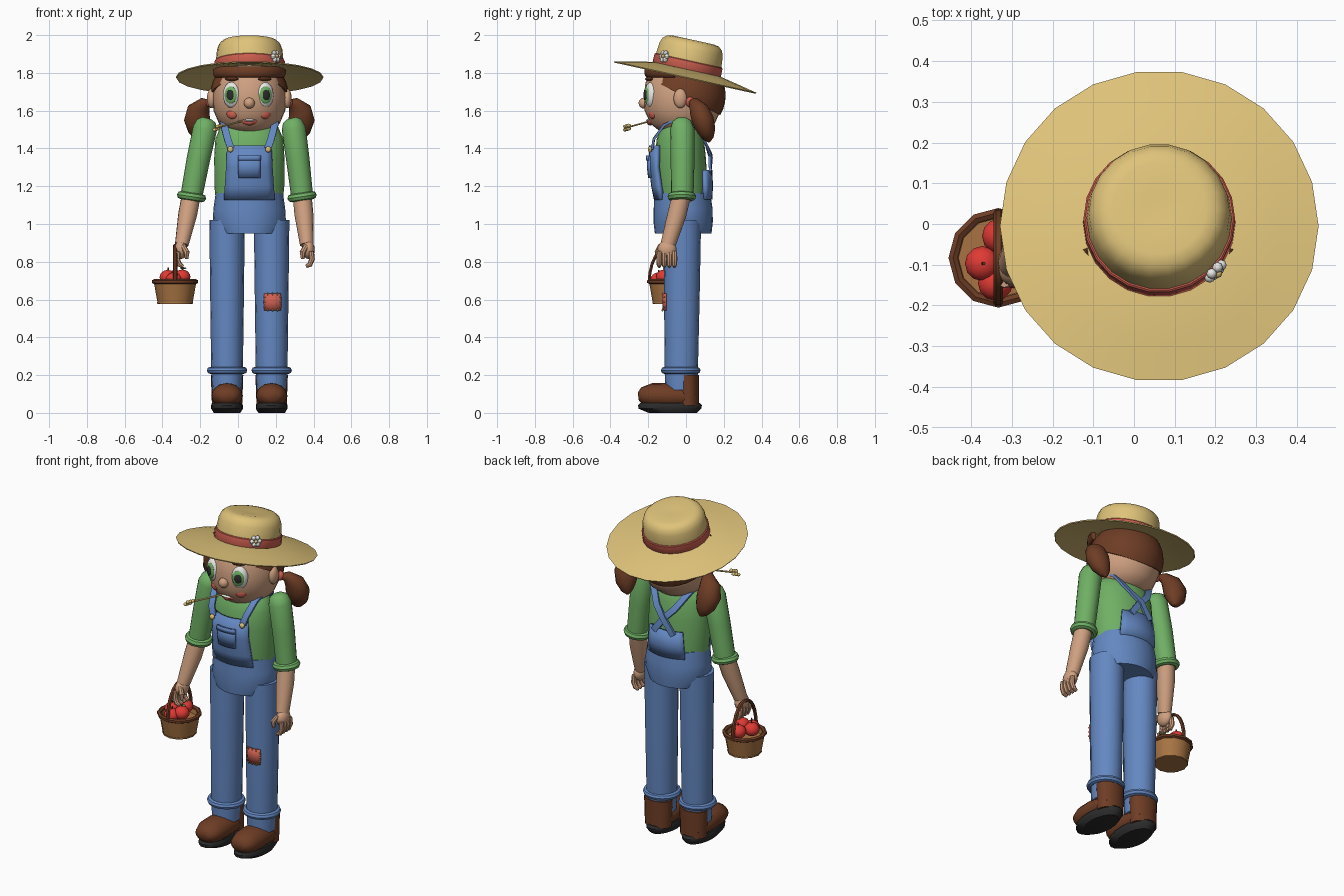
import bpy, bmesh, math
from mathutils import Vector, Matrix

if "Cube" in bpy.data.objects:
    bpy.data.objects.remove(bpy.data.objects["Cube"])

CX = 0.06  # body centre line


def mat(name, hexcode):
    m = bpy.data.materials.new(name)
    rgb = [int(hexcode[i:i + 2], 16) / 255 for i in (0, 2, 4)]
    m.diffuse_color = [c / 12.92 if c <= 0.04045 else ((c + 0.055) / 1.055) ** 2.4 for c in rgb] + [1]
    m.use_nodes = True
    m.node_tree.nodes["Principled BSDF"].inputs["Base Color"].default_value = m.diffuse_color
    return m


STRAW, RED, BLUE = mat("straw", "dfc37a"), mat("faded_red", "cf6050"), mat("denim", "6488c2")
GREEN, SKIN, BROWN = mat("shirt_green", "70b065"), mat("skin", "d0a181"), mat("dark_brown", "6e3d25")
TAN, APPLE = mat("basket_tan", "a87443"), mat("apple_red", "e03a34")
WHITE, BLACK = mat("white", "eeeeea"), mat("black", "2b2b2b")


def finish(bm, name, m, matrix=None):
    bmesh.ops.recalc_face_normals(bm, faces=bm.faces)
    if matrix:
        bm.transform(matrix)
    me = bpy.data.meshes.new(name)
    bm.to_mesh(me)
    bm.free()
    me.materials.append(m)
    ob = bpy.data.objects.new(name, me)
    bpy.context.collection.objects.link(ob)
    return ob


def sweep(name, pts, m, n=16, flat=False, closed=False, ref=(1, 0, 0), matrix=None, twist=0):
    """Skin elliptical rings (x, y, z, ra, rb) placed along a path."""
    bm = bmesh.new()
    P = [Vector(p[:3]) for p in pts]
    rings = []
    for i, p in enumerate(pts):
        if flat:
            a, b = Vector((1, 0, 0)), Vector((0, 1, 0))
        else:
            if closed:
                t = P[(i + 1) % len(P)] - P[i - 1]
            else:
                t = P[min(i + 1, len(P) - 1)] - P[max(i - 1, 0)]
            t.normalize()
            a = Vector(ref)
            a = (a - t * a.dot(t)).normalized()
            b = t.cross(a)
        ang = [2 * math.pi * k / n + twist for k in range(n)]
        rings.append([bm.verts.new(P[i] + a * p[3] * math.cos(w) + b * p[4] * math.sin(w)) for w in ang])
    for r, q in list(zip(rings, rings[1:])) + ([(rings[-1], rings[0])] if closed else []):
        for k in range(n):
            bm.faces.new((r[k], r[(k + 1) % n], q[(k + 1) % n], q[k]))
    if not closed:
        bm.faces.new(rings[0])
        bm.faces.new(rings[-1])
    return finish(bm, name, m, matrix)


def loft(name, x, rows, m, n=16, matrix=None):
    """Stack of level rings, rows = (z, y, rx, ry)."""
    return sweep(name, [(x, y, z, rx, ry) for z, y, rx, ry in rows], m, n, flat=True, matrix=matrix)


def ring(name, c, rx, ry, tube, m, n=20, k=8, matrix=None):
    pts = [(c[0] + rx * math.cos(a), c[1] + ry * math.sin(a), c[2], tube, tube)
           for a in (2 * math.pi * i / n for i in range(n))]
    return sweep(name, pts, m, k, closed=True, ref=(0, 0, 1), matrix=matrix)


def ball(name, c, r, m, rot=0, u=16, v=10):
    bm = bmesh.new()
    bmesh.ops.create_uvsphere(bm, u_segments=u, v_segments=v, radius=1)
    return finish(bm, name, m, Matrix.Translation(c) @ Matrix.Rotation(rot, 4, 'Z') @ Matrix.Diagonal((*r, 1)))


def strap(name, pts, m, w=0.02, t=0.007):
    return sweep(name, [(*p, w * 1.3, t * 1.3) for p in pts], m, 4, twist=math.pi / 4)


def panel(name, rows, m, bend, thick, x=CX):
    """Curved cloth plate, rows = (z, y, half width), solidified inward."""
    bm = bmesh.new()
    grid = [[bm.verts.new((x + hw * u / 4, y + bend * (u / 4) ** 2, z)) for u in range(-4, 5)] for z, y, hw in rows]
    for r, q in zip(grid, grid[1:]):
        for k in range(8):
            bm.faces.new((r[k], r[k + 1], q[k + 1], q[k]))
    ob = finish(bm, name, m)
    s = ob.modifiers.new("thickness", 'SOLIDIFY')
    s.thickness, s.offset = thick, 0
    return ob


# ---- torso and overalls
loft("shirt", CX, [(1.1, -.02, .175, .13), (1.2, -.02, .185, .135), (1.35, -.03, .186, .135),
                   (1.45, -.03, .18, .125), (1.52, -.03, .15, .1), (1.555, -.03, .09, .07)], GREEN, 24)
loft("neck", CX, [(1.45, -.02, .07, .07), (1.6, -.02, .065, .065)], SKIN)
loft("overall_hips", CX, [(.95, -.015, .165, .15), (1.01, -.015, .194, .157), (1.08, -.015, .19, .156),
                          (1.165, -.02, .178, .148)], BLUE, 24)
panel("bib", [(1.13, -.158, .13), (1.2, -.172, .125), (1.3, -.185, .118), (1.415, -.183, .112)], BLUE, .035, .024)
panel("bib_pocket", [(1.245, -.194, .056), (1.3, -.2, .058), (1.36, -.2, .058)], BLUE, .01, .014)
panel("pocket_hem", [(1.335, -.209, .06), (1.362, -.209, .06)], BLUE, .01, .008)
panel("back_panel", [(1.13, .128, .12), (1.2, .132, .115), (1.285, .128, .105)], BLUE, -.035, .022)
for s in (-1, 1):
    strap("shoulder_strap", [(CX + s * .098, -.178, 1.4), (CX + s * .115, -.17, 1.45), (CX + s * .135, -.115, 1.525),
                             (CX + s * .14, -.04, 1.56), (CX + s * .12, .055, 1.515), (CX + s * .06, .108, 1.42),
                             (CX, .13 + s * .004, 1.36), (CX - s * .065, .128, 1.27)], BLUE)
    ball("strap_button", (CX + s * .1, -.19, 1.395), (.016, .012, .016), STRAW, u=10, v=6)

# ---- legs, turn-ups and boots
for s in (-1, 1):
    lx = CX + s * .118
    loft("trouser_leg", lx, [(.12, -.025, .078, .085), (.22, -.025, .084, .088), (.6, -.022, .089, .094),
                             (1.02, -.02, .094, .1)], BLUE)
    ring("trouser_cuff", (lx, -.028, .225), .088, .086, .019, BLUE)
    loft("boot_shaft", lx, [(.04, .01, .08, .058), (.12, .01, .083, .058), (.2, .01, .086, .058)], BROWN)
    sweep("boot_toe", [(lx, -.253, .088, .035, .02), (lx, -.235, .09, .062, .045), (lx, -.18, .092, .081, .065),
                       (lx, -.1, .09, .084, .068), (lx, 0, .085, .08, .06), (lx, .05, .08, .06, .05)], BROWN)
    loft("boot_sole", lx, [(0, -.07, .07, .13), (.022, -.085, .084, .168), (.04, -.085, .084, .172),
                           (.052, -.085, .08, .16)], BLACK, 18)

# ---- knee patch with stitches
px, pz = CX + .123, .587
panel("knee_patch", [(pz - .045, -.121, .042), (pz, -.121, .045), (pz + .045, -.121, .042)], RED, .014, .009, px)
for i in (-1, 0, 1):
    for s in (-1, 1):
        ball("patch_stitch", (px + i * .026, -.125, pz + s * .043), (.003, .004, .009), STRAW, u=6, v=4)
        ball("patch_stitch", (px + s * .042, -.114, pz + i * .026), (.009, .005, .003), STRAW, u=6, v=4)

# ---- arms and hands (shoulder, elbow, wrist, hand x per side)
for s, sh, el, wr, hx in ((-1, -.175, -.246, -.298, -.302), (1, .295, .339, .364, .372)):
    mx = (sh + el) / 2
    sweep("sleeve", [(sh + s * -.012, -.022, 1.56, .025, .025), (sh - s * .008, -.022, 1.545, .05, .05),
                     (sh, -.02, 1.505, .064, .064), (mx, -.018, 1.34, .062, .063), (el, -.02, 1.15, .058, .06)], GREEN)
    ring("sleeve_cuff", (el, -.022, 1.145), .056, .054, .022, GREEN,
         matrix=Matrix.Translation((el, 0, 1.145)) @ Matrix.Rotation(s * -.15, 4, 'Y') @ Matrix.Translation((-el, 0, -1.145)))
    sweep("forearm", [(el, -.022, 1.16, .05, .05), (el * .6 + wr * .4, -.048, 1.05, .05, .05),
                      (wr, -.095, .89, .036, .04)], SKIN)
    ball("palm", (hx, -.1, .865), (.034, .05, .05), SKIN)
    for i in range(4):
        fy = -.142 + i * .027
        sweep("finger", [(hx + s * .016, fy, .855, .014, .014), (hx + s * .02, fy, .815, .015, .015),
                         (hx + s * .008, fy, .785, .014, .014), (hx - s * .012, fy, .775, .009, .009)], SKIN, 8)
    sweep("thumb", [(hx - s * .01, -.135, .885, .014, .014), (hx - s * .03, -.15, .85, .016, .016),
                    (hx - s * .03, -.148, .815, .009, .009)], SKIN, 8)

# ---- head, ears and hair
HEAD = [(1.478, .07), (1.492, .115), (1.53, .16), (1.6, .19), (1.67, .195), (1.75, .185), (1.82, .15), (1.86, .1)]
loft("head", CX, [(z, -.018, r, r * 1.06) for z, r in HEAD], SKIN, 28)
bm = bmesh.new()
bmesh.ops.create_uvsphere(bm, u_segments=28, v_segments=18, radius=1)
bm.transform(Matrix.Translation((CX, -.002, 1.68)) @ Matrix.Diagonal((.208, .212, .205, 1)))
cut = bmesh.ops.bisect_plane(bm, geom=bm.verts[:] + bm.edges[:] + bm.faces[:], plane_co=(CX, 0, 1.67),
                             plane_no=(0, .52, 1), clear_inner=True)
bmesh.ops.holes_fill(bm, edges=[e for e in bm.edges if e.is_boundary])
finish(bm, "hair_cap", BROWN)
sweep("fringe", [(CX + .185 * math.sin(a), -.01 - .195 * math.cos(a), 1.805, .03, .016)
                 for a in (math.radians(d) for d in range(-75, 76, 15))], BROWN, 10, ref=(0, 0, 1))
for s in (-1, 1):
    ball("ear", (CX + s * .2, -.03, 1.665), (.024, .036, .052), SKIN)
    ball("hair_tie", (CX + s * .205, .022, 1.645), (.026, .024, .028), RED, u=12, v=8)
    sweep("pigtail", [(CX + s * x, y, z, r, r * .85) for x, y, z, r in
                      ((.205, .025, 1.645, .015), (.235, .045, 1.64, .035), (.268, .07, 1.6, .062),
                       (.276, .09, 1.55, .07), (.265, .108, 1.495, .058), (.25, .118, 1.455, .034),
                       (.242, .122, 1.435, .008))], BROWN, 14)

# ---- face
for s in (-1, 1):
    ex, rot, d = CX - .006 + s * .088, s * .38, Vector((s * .37, -.93, 0))
    e = Vector((ex, -.185, 1.683))
    ball("eye_white", e, (.048, .033, .069), WHITE, rot)
    ball("iris", e + d * .024 - Vector((s * .004, 0, 0)), (.035, .012, .046), GREEN, rot)
    ball("pupil", e + d * .033 - Vector((s * .004, 0, 0)), (.021, .007, .027), BLACK, rot)
    ball("eyebrow", (ex, -.196, 1.768), (.04, .016, .011), BROWN, rot, 10, 6)
    ball("cheek", (CX - .004 + s * .087, -.176, 1.583), (.032, .017, .027), RED, s * .45)
ball("nose", (CX, -.222, 1.64), (.029, .029, .029), SKIN)
smile = [(CX + x * .052, -.189 + .018 * x * x, 1.54 + .014 * x * x) for x in (-1, -.6, 0, .6, 1)]
sweep("lips", [(*p, r, r) for p, r in zip(smile, (.006, .014, .019, .014, .006))], RED, 10, ref=(0, 0, 1))
ball("teeth", (CX, -.2, 1.549), (.032, .011, .007), WHITE, u=12, v=6)

# ---- stalk of wheat held in the mouth
a, b = Vector((CX - .04, -.19, 1.545)), Vector((-.12, -.325, 1.507))
sweep("wheat_stalk", [(*a, .005, .005), (*a.lerp(b, .5), .005, .005), (*b, .005, .005)], STRAW, 6)
for i in range(3):
    for s in (-1, 1):
        c = a.lerp(b, .84 + i * .07)
        ball("wheat_grain", c + Vector((s * .008, 0, s * .009)), (.011, .012, .009), STRAW, u=8, v=5)

# ---- straw hat, tilted back
HAT = Matrix.Translation((CX + .002, -.005, 1.778)) @ Matrix.Rotation(-.217, 4, 'X')
for name, rows, m in (
        ("hat_brim", [(.034, .16), (.008, .3), (-.006, .388), (0, .391), (.019, .3), (.045, .17)], STRAW),
        ("hat_crown", [(.03, .18), (.1, .178), (.15, .173), (.178, .162), (.195, .142), (.201, .115), (.195, .04)], STRAW),
        ("hat_band", [(.036, .184), (.04, .187), (.086, .186), (.09, .182)], RED)):
    loft(name, 0, [(z, 0, r, r) for z, r in rows], m, 22, HAT)
f = Vector((.2, -.116, 1.887))
out = Vector((.72, -.68, .15)).normalized()
side = out.cross(Vector((0, 0, 1))).normalized()
up = side.cross(out)
for i in range(6):
    w = i * math.pi / 3
    ball("flower_petal", f + (side * math.cos(w) + up * math.sin(w)) * .021, (.013, .013, .013), WHITE, u=8, v=6)
ball("flower_centre", f + out * .008, (.011, .011, .011), STRAW, u=8, v=6)

# ---- basket of apples
bx, by = -.333, -.083
loft("basket", bx, [(.577, by, .092, .092), (.69, by, .112, .112), (.7, by, .104, .104), (.665, by, .098, .098)], TAN, 12)
ring("basket_rim", (bx, by, .695), .111, .111, .013, BROWN, 12, 6)
ring("basket_foot", (bx, by, .583), .09, .09, .006, TAN, 12, 6)
sweep("basket_handle", [(bx, by + .112 * math.cos(t), .69 + .195 * math.sin(t), .012, .009)
                        for t in (math.pi * i / 12 for i in range(13))], BROWN, 6)
for x, y, z in ((-.372, -.097, .718), (-.33, -.03, .718), (-.295, -.115, .72), (-.34, -.145, .705)):
    ball("apple", (x, y, z), (.043, .043, .039), APPLE, u=12, v=8)
    sweep("apple_stem", [(x, y, z + .033, .004, .004), (x + .004, y, z + .052, .004, .004)], BROWN, 6)
ball("apple_leaf", (-.29, -.112, .766), (.018, .009, .004), GREEN, u=8, v=4)

# ---- soft shading with crisp edges
bpy.ops.object.select_all(action='SELECT')
bpy.context.view_layer.objects.active = bpy.context.selected_objects[0]
bpy.ops.object.shade_smooth_by_angle(angle=math.radians(42))
